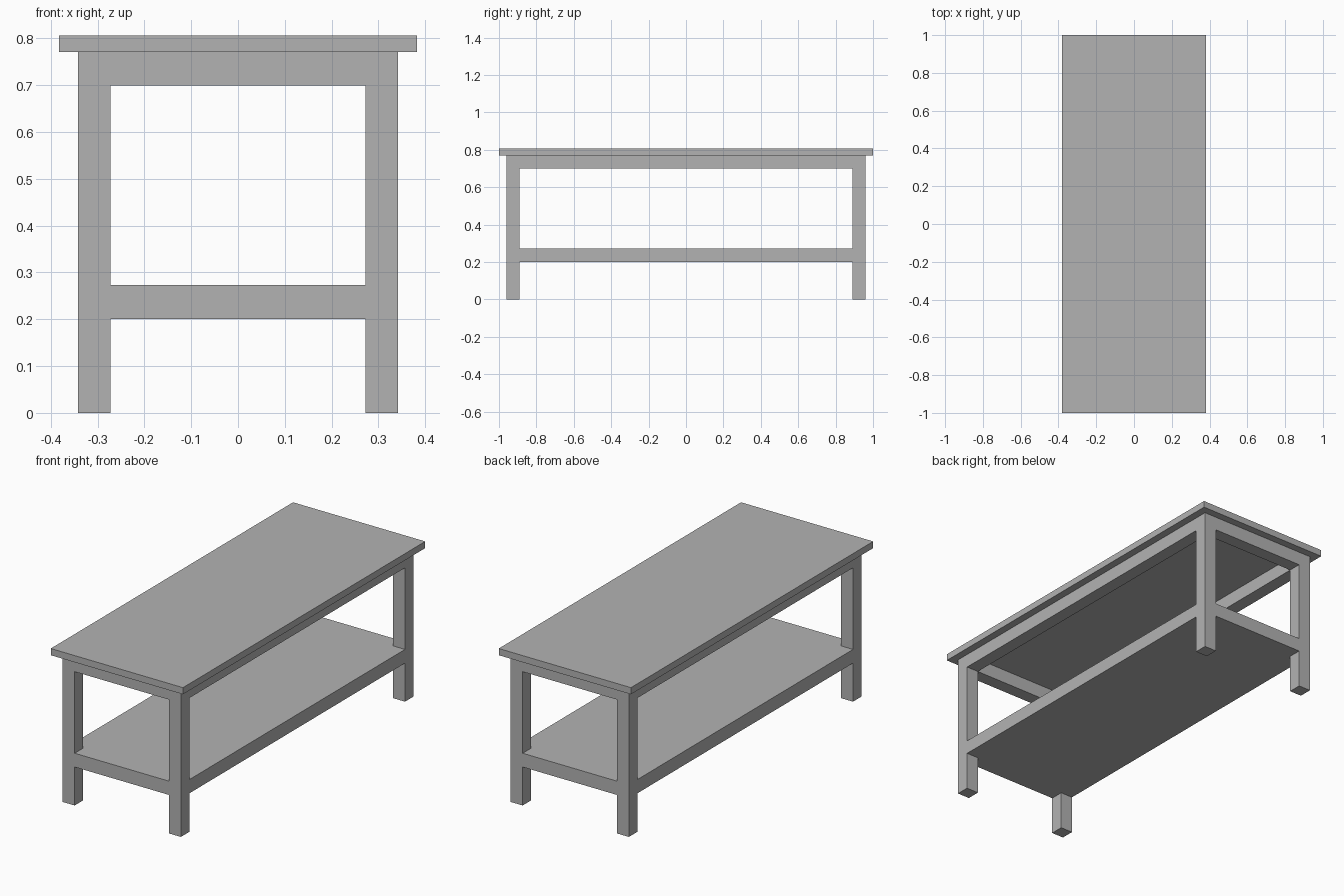
import bpy, bmesh

cube = bpy.data.objects.get("Cube")
if cube:
    bpy.data.objects.remove(cube, do_unlink=True)

grey = bpy.data.materials.new("plain_grey")
grey.use_nodes = True
colour = (0.45, 0.45, 0.45, 1)
grey.diffuse_color = colour
grey.node_tree.nodes["Principled BSDF"].inputs["Base Color"].default_value = colour

LEG_X, LEG_Y = 0.342, 0.96      # outer faces of the legs
LEG = 0.07                      # leg and apron thickness
IN_X, IN_Y = LEG_X - LEG, LEG_Y - LEG
TOP_BOTTOM, TOP = 0.771, 0.806
APRON_BOTTOM = 0.699
SHELF_BOTTOM, SHELF_TOP = 0.201, 0.273


def prism(name, outline, z0, z1):
    """Extrude a flat outline from z0 up to z1."""
    bm = bmesh.new()
    base = bm.faces.new([bm.verts.new((x, y, z0)) for x, y in outline])
    up = bmesh.ops.extrude_face_region(bm, geom=[base], use_keep_orig=True)
    verts = [g for g in up["geom"] if isinstance(g, bmesh.types.BMVert)]
    bmesh.ops.translate(bm, verts=verts, vec=(0, 0, z1 - z0))
    bmesh.ops.recalc_face_normals(bm, faces=bm.faces)
    mesh = bpy.data.meshes.new(name)
    bm.to_mesh(mesh)
    bm.free()
    mesh.materials.append(grey)
    obj = bpy.data.objects.new(name, mesh)
    bpy.context.collection.objects.link(obj)
    return obj


def box(name, x0, x1, y0, y1, z0, z1):
    return prism(name, [(x0, y0), (x1, y0), (x1, y1), (x0, y1)], z0, z1)


# Table top
box("table_top", -0.382, 0.382, -1, 1, TOP_BOTTOM, TOP)

# Four square legs
for side, sx in (("left", 1), ("right", -1)):
    for end, sy in (("front", -1), ("back", 1)):
        x0, x1 = sorted((sx * IN_X, sx * LEG_X))
        y0, y1 = sorted((sy * IN_Y, sy * LEG_Y))
        box(f"{end}_{side}_leg", x0, x1, y0, y1, 0, TOP_BOTTOM)

# Apron rails between the legs, flush with their outer faces
for side, sx in (("left", 1), ("right", -1)):
    x0, x1 = sorted((sx * IN_X, sx * LEG_X))
    box(f"{side}_apron", x0, x1, -IN_Y, IN_Y, APRON_BOTTOM, TOP_BOTTOM)
for end, sy in (("front", -1), ("back", 1)):
    y0, y1 = sorted((sy * IN_Y, sy * LEG_Y))
    box(f"{end}_apron", -IN_X, IN_X, y0, y1, APRON_BOTTOM, TOP_BOTTOM)

# Thick lower shelf, notched at the corners around the legs
corner = [(LEG_X, IN_Y), (IN_X, IN_Y), (IN_X, LEG_Y)]
outline = []
for sx, sy in ((1, 1), (-1, 1), (-1, -1), (1, -1)):
    points = [(sx * x, sy * y) for x, y in corner]
    outline += points if sx * sy > 0 else points[::-1]
prism("lower_shelf", outline, SHELF_BOTTOM, SHELF_TOP)
